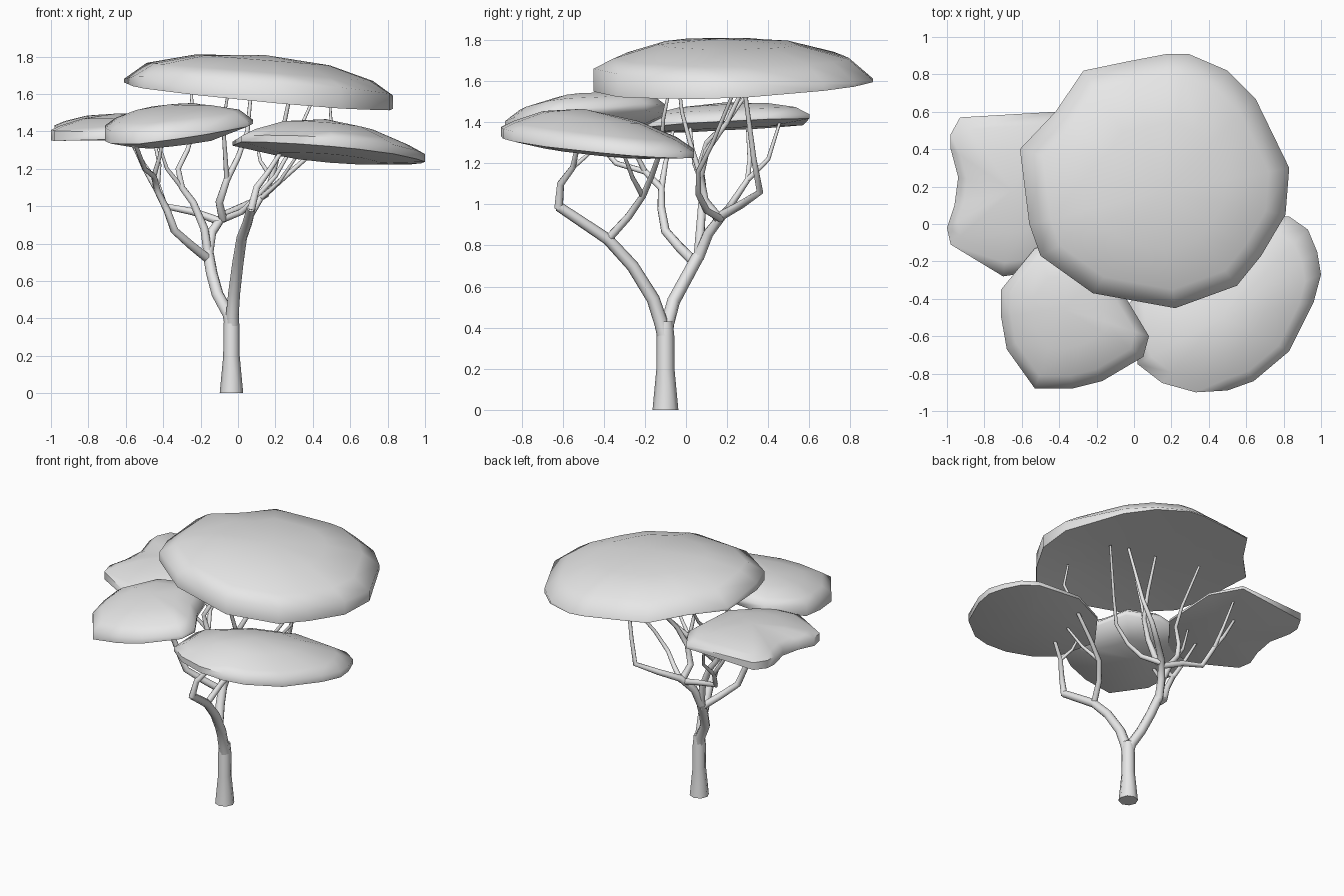
import bpy
import bmesh

cube = bpy.data.objects.get("Cube")
if cube:
    bpy.data.objects.remove(cube, do_unlink=True)

# One plain grey covers the whole tree
grey = bpy.data.materials.new("plain grey")
grey.use_nodes = True
grey.diffuse_color = (0.8, 0.8, 0.8, 1)
grey.node_tree.nodes["Principled BSDF"].inputs["Base Color"].default_value = (0.8, 0.8, 0.8, 1)


def select_only(obj):
    bpy.ops.object.select_all(action="DESELECT")
    obj.select_set(True)
    bpy.context.view_layer.objects.active = obj


def limb(name, points, radii):
    """Eight-sided tapering tube; radii run evenly from first to last value
    unless one is given for each point."""
    curve = bpy.data.curves.new(name, "CURVE")
    curve.dimensions = "3D"
    curve.bevel_depth = 1.0
    curve.bevel_resolution = 2
    curve.use_fill_caps = True
    spline = curve.splines.new("POLY")
    spline.points.add(len(points) - 1)
    last = len(points) - 1
    for i, (point, co) in enumerate(zip(spline.points, points)):
        point.co = (*co, 1)
        if len(radii) == len(points):
            point.radius = radii[i]
        else:
            point.radius = radii[0] + (radii[1] - radii[0]) * i / last
    obj = bpy.data.objects.new(name, curve)
    bpy.context.collection.objects.link(obj)
    select_only(obj)
    bpy.ops.object.convert(target="MESH")
    obj = bpy.context.object
    obj.data.materials.clear()
    obj.data.materials.append(grey)
    bpy.ops.object.shade_smooth_by_angle(angle=1.0)


def canopy(name, outline, centre, tilt, rim, flare, upper, drop):
    """Lens-shaped crown: the outline is shrunk towards the centre in rings.
    The edge is rim thick, changing across the crown by flare; upper holds the
    heights of the outer ring, inner ring and peak; drop is the depth below."""
    cx, cy, cz = centre
    rings = [(.55, 0, -drop), (1, -.5, 0), (1, .5, 0), (.84, 0, upper[0]), (.5, 0, upper[1])]
    bm = bmesh.new()
    loops = []
    for s, edge, h in rings:
        loop = []
        for x, y in outline:
            dx, dy = x - cx, y - cy
            thick = max(.008, rim + flare[0] * dx + flare[1] * dy)
            z = cz + h + edge * thick + s * (tilt[0] * dx + tilt[1] * dy)
            loop.append(bm.verts.new((cx + s * dx, cy + s * dy, z)))
        loops.append(loop)
    bottom = bm.verts.new((cx, cy, cz - drop))
    top = bm.verts.new((cx, cy, cz + upper[2]))
    n = len(outline)
    for i in range(n):
        j = (i + 1) % n
        for low, high in zip(loops, loops[1:]):
            bm.faces.new((low[i], low[j], high[j], high[i]))
        bm.faces.new((bottom, loops[0][j], loops[0][i]))
        bm.faces.new((top, loops[-1][i], loops[-1][j]))
    bmesh.ops.recalc_face_normals(bm, faces=bm.faces)
    mesh = bpy.data.meshes.new(name)
    bm.to_mesh(mesh)
    bm.free()
    mesh.materials.append(grey)
    obj = bpy.data.objects.new(name, mesh)
    bpy.context.collection.objects.link(obj)
    select_only(obj)
    bpy.ops.object.shade_smooth_by_angle(angle=1.1)


# Crowns
canopy("top_canopy",
       [(-.61, .4), (-.42, .6), (-.27, .82), (-.03, .87), (.18, .91), (.29, .91), (.5, .82),
        (.65, .67), (.83, .3), (.81, .05), (.68, -.17), (.55, -.33), (.22, -.45),
        (-.22, -.37), (-.5, -.17), (-.56, 0)],
       centre=(.15, .17, 1.61), tilt=(-.08, 0), rim=.06, flare=(.03, -.08),
       upper=(.105, .17, .197), drop=-.01)
canopy("front_left_canopy",
       [(-.03, -.43), (.02, -.75), (.15, -.85), (.33, -.9), (.5, -.89), (.64, -.84),
        (.83, -.68), (.96, -.42), (1, -.27), (.98, -.15), (.93, -.03), (.83, .04),
        (.5, .04), (.2, -.13)],
       centre=(.47, -.5, 1.31), tilt=(-.06, -.09), rim=.035, flare=(.025, -.03),
       upper=(.06, .12, .155), drop=.05)
canopy("front_right_canopy",
       [(-.71, -.35), (-.71, -.5), (-.68, -.67), (-.53, -.88), (-.33, -.88), (-.17, -.84),
        (.05, -.71), (.08, -.6), (-.04, -.4), (-.1, -.2), (-.3, -.1), (-.53, -.13)],
       centre=(-.38, -.45, 1.42), tilt=(.1, .1), rim=.05, flare=(-.06, 0),
       upper=(.07, .105, .122), drop=.08)
canopy("back_right_canopy",
       [(-1, -.02), (-.98, -.11), (-.7, -.28), (-.5, -.25), (-.3, 0), (-.3, .4), (-.42, .6),
        (-.93, .57), (-.98, .48), (-.98, .4), (-.94, .25), (-.96, .1)],
       centre=(-.65, .18, 1.4), tilt=(.03, .05), rim=.035, flare=(-.06, 0),
       upper=(.05, .08, .095), drop=.035)

# Trunk and its two main forks
limb("trunk", [(-.035, -.1, 0), (-.035, -.1, .2), (-.035, -.1, .36), (-.035, -.1, .43)],
     (.063, .044, .043, .036))
limb("front_fork", [(-.03, -.1, .34), (-.03, -.12, .42), (-.02, -.16, .54), (0, -.26, .7),
                    (.02, -.38, .83), (.05, -.5, .91), (.07, -.62, .99)], (.036, .024))
limb("back_fork", [(-.035, -.1, .34), (-.05, -.09, .42), (-.11, -.06, .53), (-.14, 0, .64),
                   (-.16, .06, .75)], (.034, .03))

# Branches carrying the front left crown
limb("front_branch", [(.07, -.62, .98), (.1, -.61, 1.1), (.16, -.55, 1.18), (.25, -.52, 1.32)],
     (.022, .011))
limb("front_twig", [(.16, -.55, 1.18), (.12, -.48, 1.24), (.1, -.43, 1.33)], (.012, .007))
limb("inner_branch", [(.02, -.38, .83), (.06, -.28, .94), (.12, -.21, 1.04), (.22, -.17, 1.13),
                      (.38, -.12, 1.27), (.5, -.11, 1.42), (.49, -.08, 1.56)], (.021, .007))
limb("inner_twig", [(.12, -.21, 1.04), (.22, -.26, 1.13), (.33, -.32, 1.29)], (.014, .007))

# Branches carrying the front right crown
limb("right_branch", [(-.15, .05, .71), (-.25, -.03, .79), (-.34, -.1, .87), (-.38, -.12, .98),
                      (-.43, -.12, 1.08), (-.45, -.2, 1.16), (-.5, -.34, 1.2),
                      (-.56, -.48, 1.36)], (.026, .011))
limb("right_outer_twig", [(-.43, -.12, 1.08), (-.5, -.1, 1.2), (-.58, -.06, 1.37)], (.017, .008))
limb("right_inner_twig", [(-.45, -.2, 1.16), (-.42, -.25, 1.26), (-.4, -.28, 1.37)], (.014, .007))

# Branches carrying the back right crown
limb("middle_branch", [(-.16, .06, .74), (-.18, .07, .88), (-.24, .08, 1.02), (-.3, .08, 1.1),
                       (-.32, .07, 1.2), (-.27, .1, 1.3), (-.24, .2, 1.4), (-.25, .36, 1.63)],
     (.025, .008))
limb("middle_twig", [(-.3, .08, 1.1), (-.38, .04, 1.2), (-.44, .02, 1.38)], (.014, .007))
limb("back_right_branch", [(-.1, .15, .92), (-.24, .2, .97), (-.39, .22, 1), (-.43, .3, 1.12),
                           (-.5, .31, 1.22), (-.6, .3, 1.39)], (.022, .009))
limb("back_right_twig", [(-.43, .3, 1.12), (-.42, .4, 1.22), (-.46, .46, 1.41)], (.014, .007))

# Branches carrying the top crown
limb("back_branch", [(-.16, .06, .74), (-.14, .11, .86), (-.08, .18, .95), (.03, .27, 1),
                     (.15, .36, 1.06), (.2, .33, 1.22), (.28, .28, 1.6)], (.029, .01))
limb("centre_branch", [(-.08, .16, .93), (-.1, .09, 1.02), (-.06, .07, 1.14), (0, .1, 1.26),
                       (.05, .2, 1.4), (.07, .3, 1.61)], (.024, .009))
limb("centre_twig", [(-.06, .07, 1.14), (-.07, .02, 1.3), (-.08, -.02, 1.45), (-.05, -.04, 1.62)],
     (.014, .007))
limb("link_branch", [(-.08, .17, .93), (.02, .1, .97), (.1, .06, 1.05), (.2, .06, 1.16),
                     (.28, .13, 1.3), (.41, .25, 1.59)], (.019, .008))
